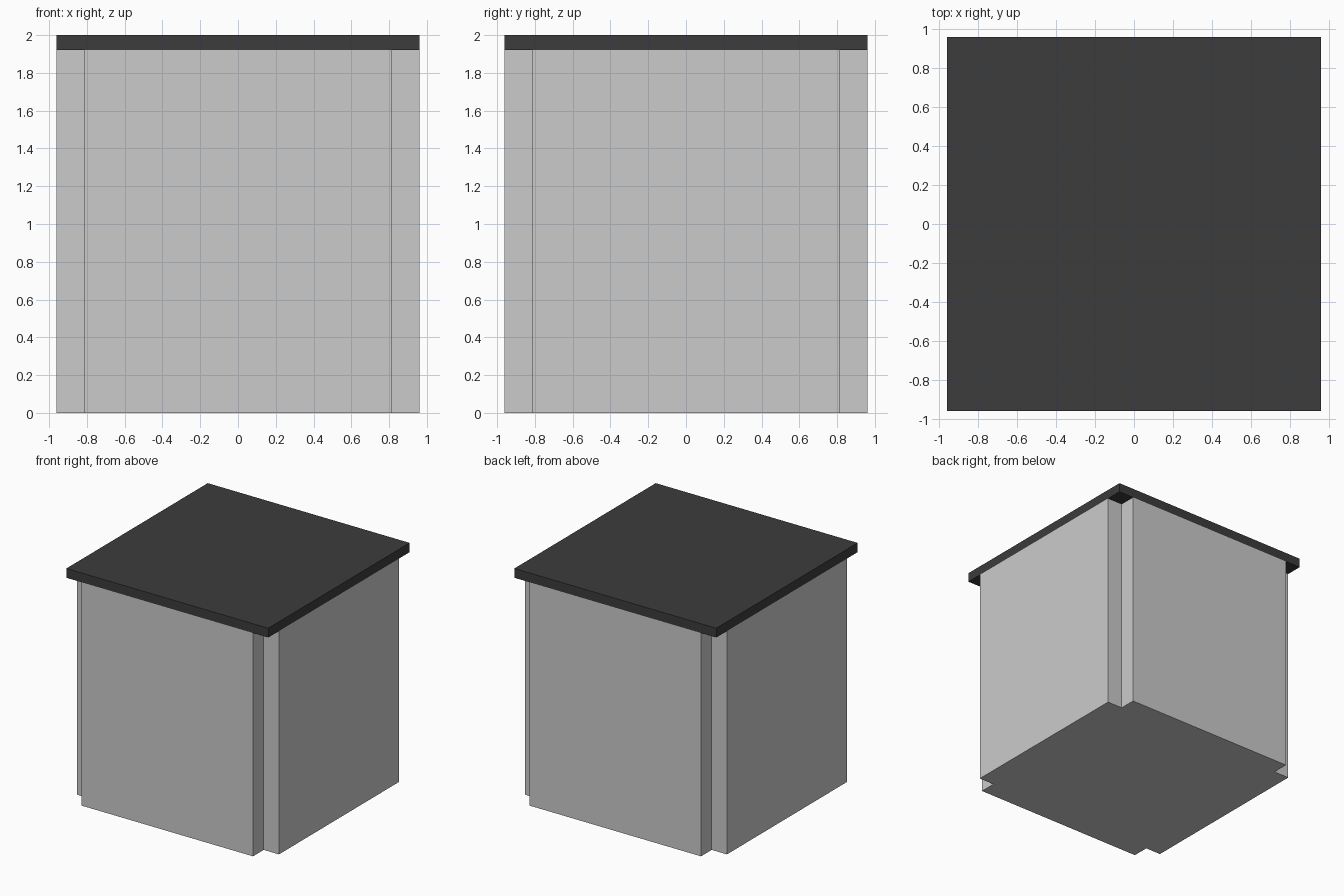
import bpy, bmesh

if "Cube" in bpy.data.objects:
    bpy.data.objects.remove(bpy.data.objects["Cube"])

HALF = 0.96      # half width of body and lid
NOTCH = 0.815    # inner edge of the square corner notches
SPLIT = 1.92     # height where the lid sits on the body


def prism(name, outline, z0, z1):
    """Extrude a flat outline into a closed solid."""
    bm = bmesh.new()
    base = bm.faces.new([bm.verts.new((x, y, z0)) for x, y in outline])
    top = bmesh.ops.extrude_face_region(bm, geom=[base], use_keep_orig=True)
    verts = [v for v in top["geom"] if isinstance(v, bmesh.types.BMVert)]
    bmesh.ops.translate(bm, verts=verts, vec=(0, 0, z1 - z0))
    bmesh.ops.recalc_face_normals(bm, faces=bm.faces)
    mesh = bpy.data.meshes.new(name)
    bm.to_mesh(mesh)
    bm.free()
    obj = bpy.data.objects.new(name, mesh)
    bpy.context.collection.objects.link(obj)
    return obj


def four_turns(points):
    """Repeat corner points by quarter turns around the centre."""
    outline = []
    for _ in range(4):
        outline += points
        points = [(-y, x) for x, y in points]
    return outline


# Body with notched corners
prism("cabinet_body", four_turns([(HALF, NOTCH), (NOTCH, NOTCH), (NOTCH, HALF)]), 0, SPLIT)

# Dark square lid
lid = prism("lid", four_turns([(HALF, HALF)]), SPLIT, 2)
dark = bpy.data.materials.new("dark_grey")
dark.diffuse_color = (0.045, 0.045, 0.045, 1)
dark.use_nodes = True
dark.node_tree.nodes["Principled BSDF"].inputs["Base Color"].default_value = dark.diffuse_color
lid.data.materials.append(dark)
